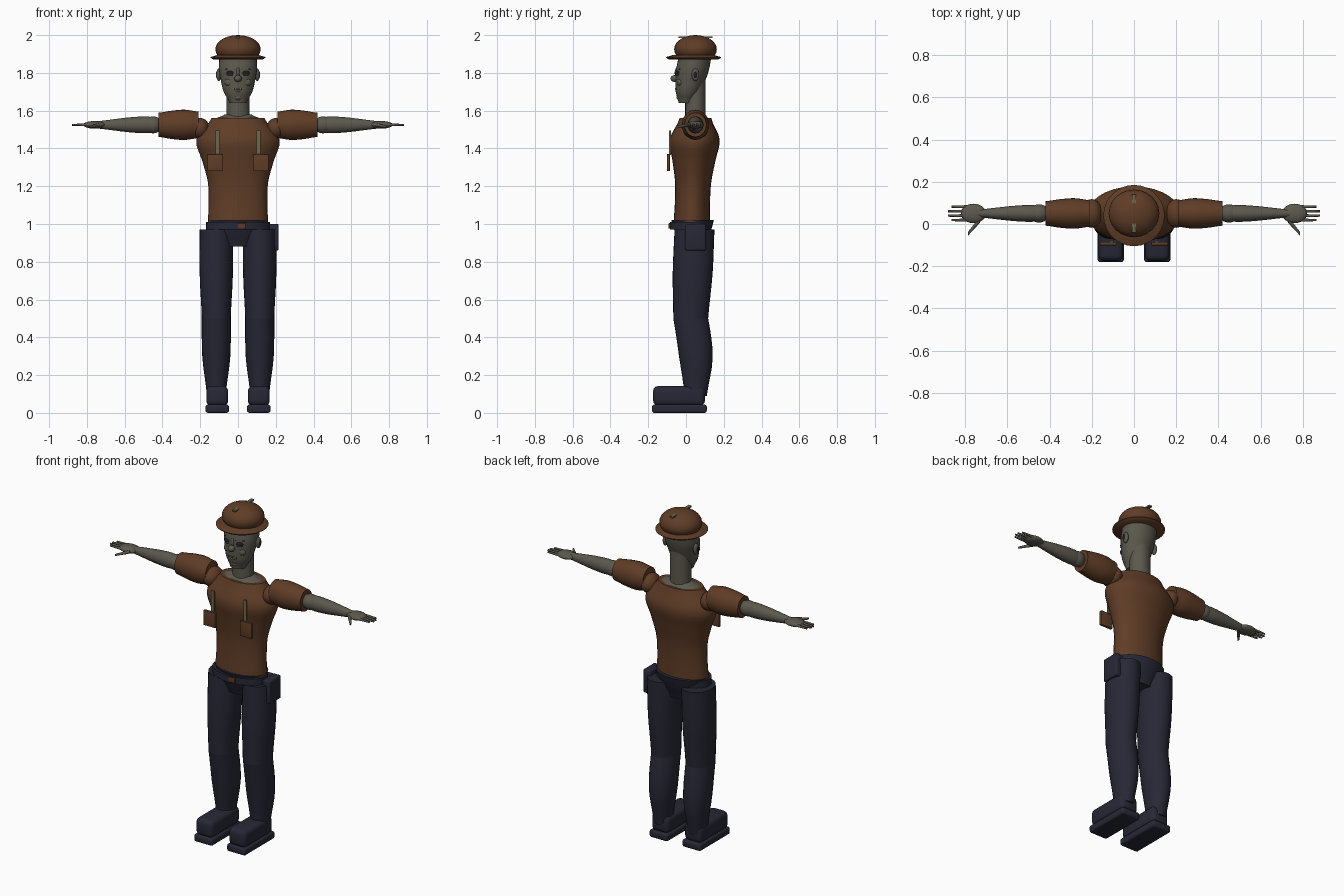
import bpy, bmesh, math
from mathutils import Vector

cube = bpy.data.objects.get("Cube")
if cube:
    bpy.data.objects.remove(cube, do_unlink=True)


def material(name, red, green, blue):
    made = bpy.data.materials.new(name)
    made.use_nodes = True
    made.diffuse_color = (red, green, blue, 1)
    shader = made.node_tree.nodes["Principled BSDF"]
    shader.inputs["Base Color"].default_value = made.diffuse_color
    return made


BROWN = material("brown cloth", .115, .046, .02)
SKIN = material("grey skin", .105, .098, .075)
NAVY = material("dark navy", .02, .021, .036)
OLIVE = material("olive trim", .15, .14, .075)
DARK = material("dark eyes", .012, .012, .02)


def finish(name, bm, mat):
    bmesh.ops.recalc_face_normals(bm, faces=bm.faces)
    mesh = bpy.data.meshes.new(name)
    bm.to_mesh(mesh)
    bm.free()
    mesh.materials.append(mat)
    part = bpy.data.objects.new(name, mesh)
    bpy.context.collection.objects.link(part)
    bpy.ops.object.select_all(action='DESELECT')
    bpy.context.view_layer.objects.active = part
    part.select_set(True)
    bpy.ops.object.shade_smooth_by_angle(angle=math.radians(40))


def smooth_value(values, t):
    """Smooth curve through evenly spaced values, with t from zero to one."""
    last = len(values) - 1
    i = min(int(t * last), last - 1)
    f = t * last - i
    a, b = values[i], values[i + 1]
    before = values[i - 1] if i else a
    after = values[min(i + 2, last)]
    slope_a, slope_b = (b - before) / 2, (after - a) / 2
    ease = f * f * (3 - 2 * f)
    pull = f * (1 - f)
    return a + (b - a) * ease + pull * ((1 - f) * slope_a - f * slope_b)


def tube(name, mat, start, end, widths, depth=1.0, bow=0.0, side=1):
    """Limb with evenly spaced front radii; depth scales y, bow bends it back."""
    start, end = Vector(start), Vector(end)
    y_axis = Vector((0, 1, 0))
    across = y_axis.cross(end - start).normalized()
    steps, sides = 4 * (len(widths) - 1), 28
    bm = bmesh.new()
    loops = []
    for k in range(steps + 1):
        t = k / steps
        radius = smooth_value(widths, t)
        centre = start.lerp(end, t) + y_axis * bow * math.sin(math.pi * t)
        loop = []
        for n in range(sides):
            a = math.tau * n / sides
            spot = centre + radius * (across * math.cos(a) + y_axis * depth * math.sin(a))
            spot.x *= side
            loop.append(bm.verts.new(spot))
        loops.append(loop)
    for low, high in zip(loops, loops[1:]):
        for n in range(sides):
            bm.faces.new((low[n - 1], low[n], high[n], high[n - 1]))
    bm.faces.new(loops[0])
    bm.faces.new(loops[-1])
    finish(name, bm, mat)


def place(name, bm, mat, centre, size, side):
    bmesh.ops.translate(bm, vec=(centre[0] * side, centre[1], centre[2]), verts=bm.verts)
    finish(name, bm, mat)


def box(name, mat, centre, size, bevel=0.0, side=1):
    bm = bmesh.new()
    bmesh.ops.create_cube(bm, size=1)
    bmesh.ops.scale(bm, vec=size, verts=bm.verts)
    if bevel:
        bmesh.ops.bevel(bm, geom=bm.edges[:], offset=bevel, segments=3,
                        profile=.5, affect='EDGES')
    place(name, bm, mat, centre, size, side)


def ball(name, mat, centre, radii, side=1):
    bm = bmesh.new()
    bmesh.ops.create_uvsphere(bm, u_segments=24, v_segments=14, radius=1)
    bmesh.ops.scale(bm, vec=radii, verts=bm.verts)
    place(name, bm, mat, centre, radii, side)


# Shared heights and centre lines
MID_Y, ARM_Z, LEG_X = .05, 1.525, .115
HIP_Z, KNEE_Z, ANKLE_Z = .97, .5, .09
COLLAR_Z, JAW_Z, EYE_Z, BRIM_Z = 1.56, 1.64, 1.8, 1.87
FACE_Y, CHEST_Y = -.04, -.085
HIP_DEPTH, CHEST_DEPTH = .7, .6

# Torso, collar skin and neck
tube("shirt", BROWN, (0, .03, 1), (0, MID_Y, COLLAR_Z),
     [.16, .155, .16, .19, .22, .14], CHEST_DEPTH)
tube("collar_skin", SKIN, (0, MID_Y, COLLAR_Z - .01), (0, MID_Y, COLLAR_Z + .02),
     [.135, .07], CHEST_DEPTH)
tube("neck", SKIN, (0, MID_Y, COLLAR_Z), (0, MID_Y, EYE_Z), [.06, .06], .9)

# Hips, belt, buckle and pouch
tube("pelvis", NAVY, (0, .035, .88), (0, .035, HIP_Z + .05), [.09, .13, .16], HIP_DEPTH)
tube("belt", NAVY, (0, .02, HIP_Z), (0, .02, HIP_Z + .04), [.17, .17], .62)
box("buckle", BROWN, (.02, CHEST_Y, HIP_Z + .02), (.04, .014, .03), .003)
box("belt_pouch", NAVY, (.19, MID_Y, .93), (.05, .11, .14), .008)

# Head and the middle of the face
tube("head", SKIN, (0, 0, JAW_Z), (0, .045, BRIM_Z), [.045, .075, .09, .1, .1], .87)
ball("nose_bridge", SKIN, (0, FACE_Y, EYE_Z), (.012, .02, .035))
ball("nose_tip", SKIN, (0, FACE_Y - .02, EYE_Z - .03), (.02, .022, .018))
ball("mouth", DARK, (0, FACE_Y, EYE_Z - .085), (.036, .018, .006))
for lip in (-1, 1):
    ball("lip", SKIN, (0, FACE_Y, EYE_Z - .085 + lip * .01), (.03, .017, .009))
for n in range(-2, 3):
    box("tooth", OLIVE, (n * .012, FACE_Y - .012, EYE_Z - .085), (.008, .01, .008))
ball("chin", SKIN, (0, FACE_Y + .02, JAW_Z + .03), (.03, .03, .02))

# Helmet with brim and crest
tube("helmet_brim", BROWN, (0, .04, BRIM_Z), (0, .04, BRIM_Z + .025), [.13, .145, .11])
ball("helmet_dome", BROWN, (0, MID_Y, 1.925), (.12, .113, .075))
box("helmet_crest", OLIVE, (0, MID_Y, 1.988), (.02, .18, .009))

for side in (-1, 1):
    # Paired face parts
    ball("cheek", SKIN, (.045, FACE_Y + .01, EYE_Z - .05), (.026, .018, .022), side)
    ball("eye", DARK, (.04, FACE_Y, EYE_Z), (.022, .016, .012), side)
    ball("eyelid", SKIN, (.04, FACE_Y, EYE_Z - .008), (.02, .018, .007), side)
    tube("eyebrow", DARK, (.018, FACE_Y - .006, EYE_Z + .017),
         (.065, FACE_Y + .01, EYE_Z + .02), [.006, .004], side=side)
    ball("ear", SKIN, (.102, MID_Y, EYE_Z - .01), (.013, .02, .033), side)
    ball("ear_hollow", DARK, (.11, MID_Y, EYE_Z - .01), (.007, .011, .02), side)

    # Sleeve and arm
    ball("shoulder", BROWN, (.2, MID_Y, ARM_Z - .02), (.05, .068, .056), side)
    tube("sleeve", BROWN, (.21, MID_Y, ARM_Z), (.42, MID_Y, ARM_Z),
         [.07, .08, .075, .064], .9, side=side)
    ball("elbow", SKIN, (.45, MID_Y, ARM_Z), (.05, .043, .045), side)
    tube("forearm", SKIN, (.4, MID_Y, ARM_Z), (.74, MID_Y, ARM_Z),
         [.035, .044, .04, .03, .02], .9, side=side)

    # Hand with four fingers and a thumb
    ball("palm", SKIN, (.76, MID_Y, ARM_Z), (.06, .046, .02), side)
    for n in range(4):
        y = MID_Y + (n - 1.5) * .021
        tip = .88 - .015 * (n in (0, 3))
        tube("finger", SKIN, (.78, y, ARM_Z), (tip, y, ARM_Z), [.008, .005], side=side)
    tube("thumb", SKIN, (.73, .02, ARM_Z), (.785, -.045, ARM_Z - .01),
         [.01, .006], 1.5, side=side)

    # Chest strap and pocket
    box("chest_strap", OLIVE, (.108, CHEST_Y, 1.43), (.02, .009, .13), side=side)
    box("chest_pocket", BROWN, (.122, CHEST_Y - .008, 1.325), (.08, .016, .09), .003, side)

    # Trouser leg and shoe
    tube("trouser_thigh", NAVY, (LEG_X, .045, HIP_Z), (LEG_X, .025, KNEE_Z),
         [.088, .088, .077], 1.2)if side > 0 else tube(
        "trouser_thigh", NAVY, (-LEG_X, .045, HIP_Z), (-LEG_X, .025, KNEE_Z),
        [.088, .088, .077], 1.2)
    tube("trouser_shin", NAVY, (LEG_X, .025, KNEE_Z), (LEG_X, MID_Y, ANKLE_Z),
         [.077, .074, .05], 1.2, .015, side)
    box("shoe_sole", NAVY, (LEG_X - .005, -.035, .022), (.124, .29, .044), .012, side)
    box("shoe_upper", NAVY, (LEG_X - .005, -.037, .09), (.116, .274, .104), .026, side)
